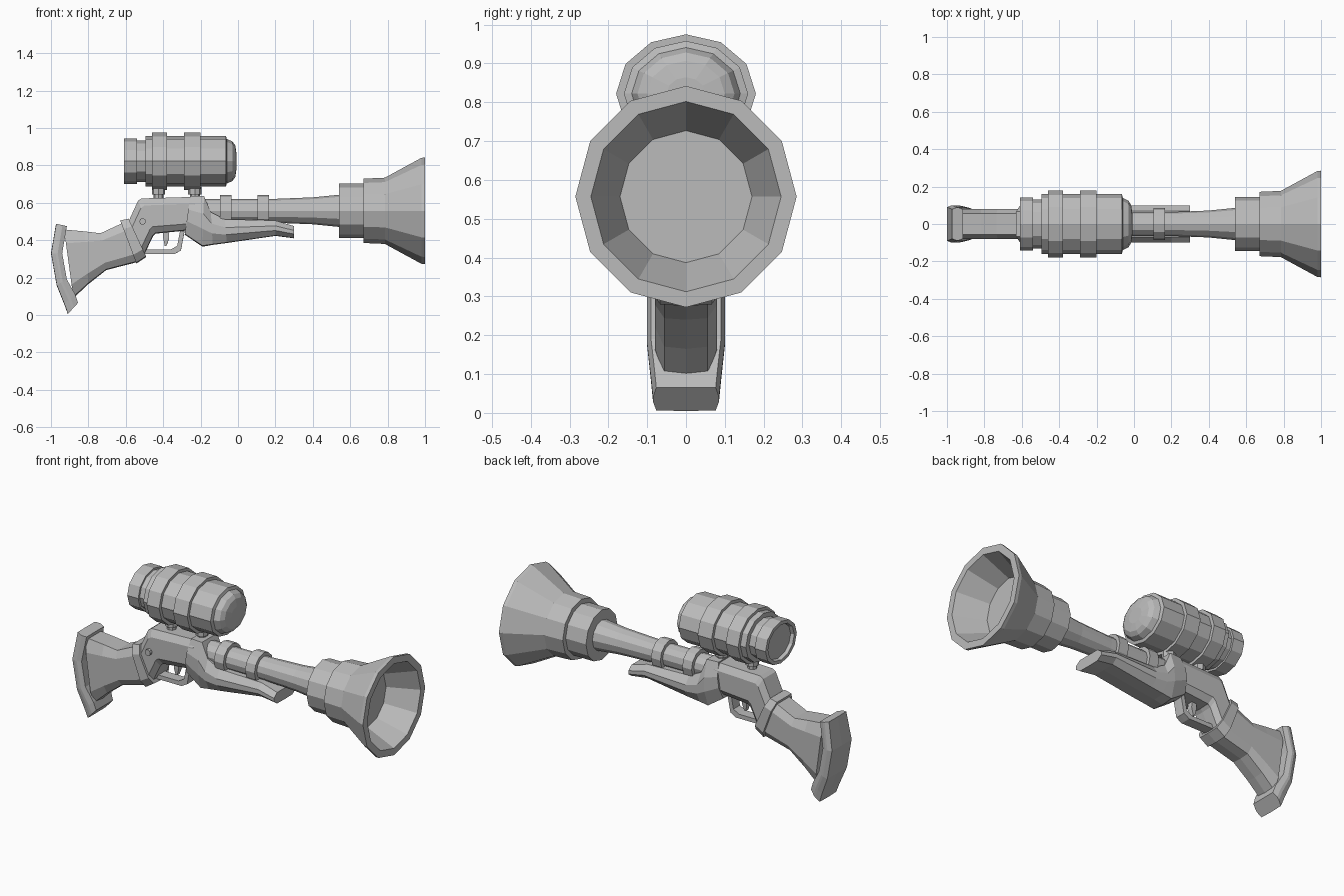
import bpy, bmesh
from math import sin, cos, pi
from mathutils import Vector

cube = bpy.data.objects.get("Cube")
if cube:
    bpy.data.objects.remove(cube, do_unlink=True)

grey = bpy.data.materials.new("plain grey")
grey.use_nodes = True
GREY = (0.5, 0.5, 0.5, 1)
grey.diffuse_color = GREY
grey.node_tree.nodes["Principled BSDF"].inputs["Base Color"].default_value = GREY


def skin(name, rings):
    """Join equal-sized rings of points into one capped, flat-faced solid."""
    bm = bmesh.new()
    loops = [[bm.verts.new(p) for p in ring] for ring in rings]
    n = len(loops[0])
    for a, b in zip(loops, loops[1:]):
        for i in range(n):
            j = (i + 1) % n
            bm.faces.new((a[i], a[j], b[j], b[i]))
    bm.faces.new(loops[0])
    bm.faces.new(loops[-1])
    bmesh.ops.recalc_face_normals(bm, faces=bm.faces)
    mesh = bpy.data.meshes.new(name)
    bm.to_mesh(mesh)
    bm.free()
    mesh.materials.append(grey)
    obj = bpy.data.objects.new(name, mesh)
    bpy.context.collection.objects.link(obj)
    return obj


def turned(name, z, profile, squash=1, sides=12):
    """Turn an (x, radius) profile about a line along x at height z."""
    angles = [2 * pi * i / sides for i in range(sides)]
    return skin(name, [[(x, r * sin(a), z + r * squash * cos(a)) for a in angles]
                       for x, r in profile])


def loft(name, stations, edge=0.7, bevel=0.2):
    """Chamfered sections, each given as (upper xz, lower xz, half width)."""
    half = [(0, 0), (0.02, edge), (bevel, 1), (1 - bevel, 1), (1, edge)]
    outline = half + [(t, -w) for t, w in reversed(half[1:])]
    rings = []
    for (ux, uz), (lx, lz), width in stations:
        up, low = Vector((ux, 0, uz)), Vector((lx, 0, lz))
        rings.append([low.lerp(up, t) + Vector((0, w * width, 0)) for t, w in outline])
    return skin(name, rings)


def post(name, x, y, z, radius, depth, sides=8, rotation=(0, 0, 0)):
    bpy.ops.mesh.primitive_cylinder_add(vertices=sides, radius=radius, depth=depth,
                                        location=(x, y, z), rotation=rotation)
    obj = bpy.context.object
    obj.name = name
    obj.data.materials.append(grey)


# Barrel with stepped sleeves and a hollow flared bell
BORE = 0.557
turned("barrel", BORE, [(-0.24, 0.064), (0.2, 0.064), (0.4, 0.072), (0.56, 0.088)])
turned("flared_bell", BORE, [
    (0.54, 0.08), (0.54, 0.145), (0.67, 0.145), (0.67, 0.172), (0.785, 0.177),
    (0.98, 0.283), (1, 0.285), (1, 0.245), (0.83, 0.17)])
for label, x in (("rear", -0.065), ("front", 0.135)):
    turned(label + "_barrel_band", BORE, [
        (x - 0.03, 0.06), (x - 0.03, 0.085), (x + 0.03, 0.085), (x + 0.03, 0.06)])

# Scope tube with two raised rings, domed front lens and recessed rear lens
turned("scope", 0.822, [
    (-0.59, 0.115), (-0.61, 0.12), (-0.61, 0.143), (-0.54, 0.143), (-0.54, 0.13),
    (-0.495, 0.13), (-0.495, 0.16), (-0.46, 0.16), (-0.46, 0.18), (-0.38, 0.18),
    (-0.38, 0.16), (-0.29, 0.16), (-0.29, 0.18), (-0.2, 0.18), (-0.2, 0.16),
    (-0.065, 0.16), (-0.06, 0.14), (-0.03, 0.125), (-0.015, 0.1), (-0.008, 0.05)],
    squash=0.85)
for label, x in (("rear", -0.425), ("front", -0.23)):
    post(label + "_scope_foot", x, 0, 0.64, 0.026, 0.08)
    post(label + "_scope_flange", x, 0, 0.665, 0.036, 0.04)

# Shoulder stock, end plate and wrist collar
loft("stock", [
    ((-0.93, 0.457), (-0.88, 0.09), 0.08), ((-0.82, 0.447), (-0.8, 0.165), 0.08),
    ((-0.735, 0.437), (-0.705, 0.24), 0.08), ((-0.61, 0.495), (-0.53, 0.285), 0.08)])
loft("butt_plate", [
    ((-0.915, 0.475), (-0.973, 0.488), 0.088), ((-0.94, 0.33), (-1, 0.33), 0.1),
    ((-0.915, 0.19), (-0.97, 0.16), 0.1), ((-0.87, 0.11), (-0.93, 0.06), 0.09),
    ((-0.855, 0.065), (-0.91, 0.005), 0.085)], edge=0.9, bevel=0.4)
loft("wrist_collar", [
    ((-0.63, 0.505), (-0.543, 0.275), 0.095), ((-0.585, 0.515), (-0.49, 0.31), 0.095)])

# Receiver and hump-backed fore-end that cradles the barrel
loft("receiver", [
    ((-0.59, 0.49), (-0.5, 0.325), 0.082), ((-0.535, 0.61), (-0.455, 0.42), 0.082),
    ((-0.515, 0.623), (-0.44, 0.435), 0.082), ((-0.22, 0.632), (-0.27, 0.452), 0.082)])
loft("fore_end", [
    ((-0.255, 0.636), (-0.285, 0.43), 0.092), ((-0.182, 0.636), (-0.19, 0.365), 0.1),
    ((-0.145, 0.55), (-0.135, 0.375), 0.1), ((-0.07, 0.512), (-0.06, 0.385), 0.1),
    ((0.2, 0.505), (0.2, 0.423), 0.1), ((0.3, 0.475), (0.3, 0.41), 0.1)], bevel=0.35)
post("receiver_pin", -0.51, -0.085, 0.5, 0.018, 0.03, rotation=(pi / 2, 0, 0))

# Trigger guard strip and trigger
loft("trigger_guard", [
    ((-0.5, 0.35), (-0.5, 0.325), 0.03), ((-0.36, 0.35), (-0.34, 0.325), 0.03),
    ((-0.325, 0.37), (-0.305, 0.345), 0.03), ((-0.31, 0.45), (-0.285, 0.45), 0.03)],
    edge=1)
loft("trigger", [
    ((-0.4, 0.46), (-0.37, 0.46), 0.016), ((-0.4, 0.41), (-0.368, 0.41), 0.016),
    ((-0.392, 0.37), (-0.382, 0.37), 0.012)], edge=1)
